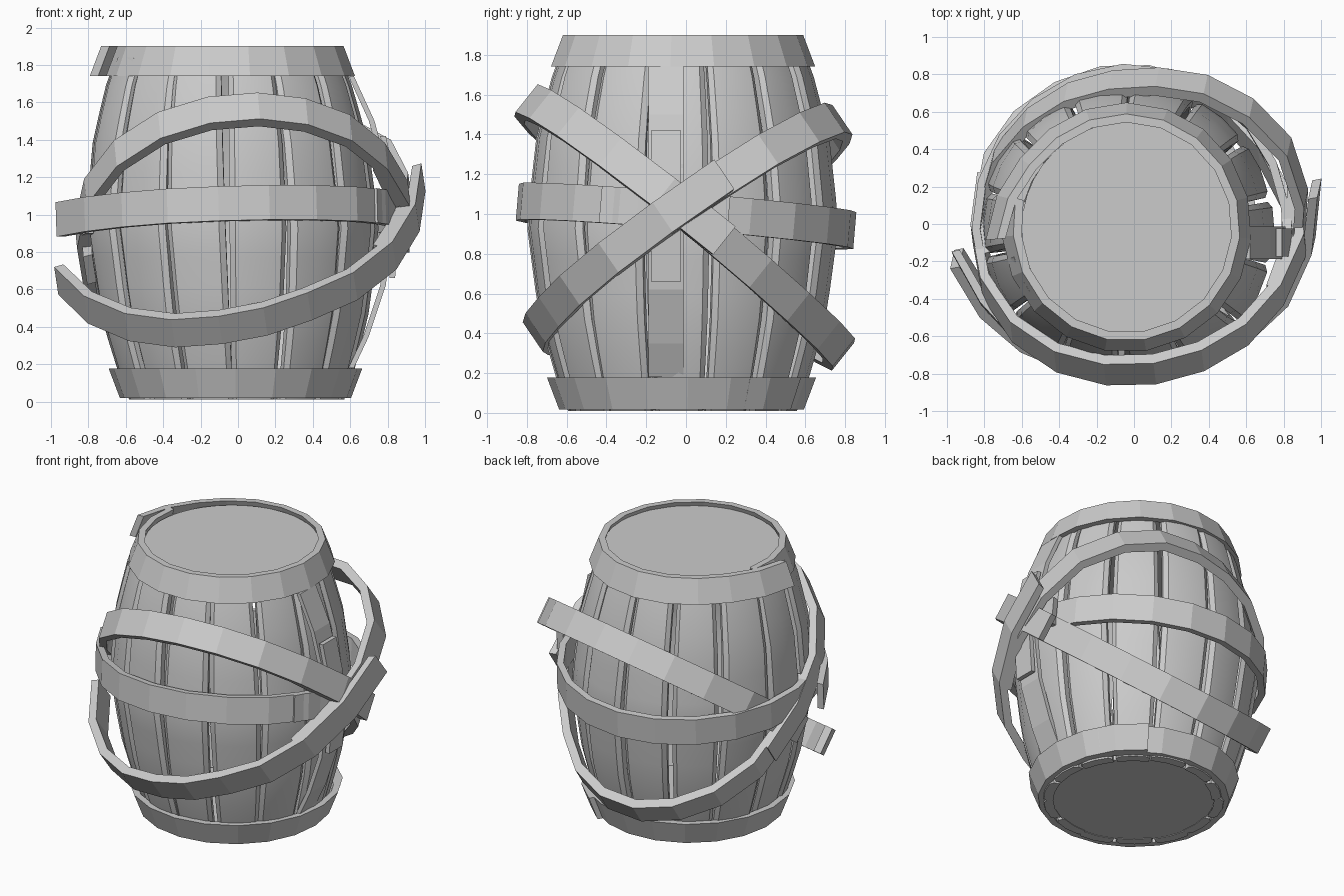
import bpy, random
from math import sin, cos, radians, ceil
from mathutils import Vector

if "Cube" in bpy.data.objects:
    bpy.data.objects.remove(bpy.data.objects["Cube"])

random.seed(4)

def make(name, verts, faces, smooth=False):
    me = bpy.data.meshes.new(name)
    me.from_pydata([tuple(v) for v in verts], [], faces)
    ob = bpy.data.objects.new(name, me)
    bpy.context.collection.objects.link(ob)
    if smooth:
        bpy.context.view_layer.objects.active = ob
        ob.select_set(True)
        bpy.ops.object.shade_smooth_by_angle(angle=radians(30))
        ob.select_set(False)
    return ob

def interp(keys, t):
    for (a, ra), (b, rb) in zip(keys, keys[1:]):
        if t <= b:
            return ra + (rb - ra) * (t - a) / (b - a)
    return keys[-1][1]

def loft(name, rings, smooth=False):
    # skin a row of equal sections into a closed strip
    k = len(rings[0])
    verts = [v for r in rings for v in r]
    faces = [(k*i+j, k*i+(j+1) % k, k*i+k+(j+1) % k, k*i+k+j)
             for i in range(len(rings)-1) for j in range(k)]
    n = k*(len(rings)-1)
    faces += [tuple(reversed(range(k))), tuple(range(n, n+k))]
    return make(name, verts, faces, smooth)

def band(name, keys, plane, h=0.18, thick=0.045, cone=None, c=(0, 0)):
    # metal strip lying in a tilted plane, radius given by angle
    z0, sx, sy = plane
    normal = Vector((-sx, -sy, 1)).normalized()
    a0, a1 = keys[0][0], keys[-1][0]
    n = ceil((a1-a0)/19)
    rings = []
    for i in range(n+1):
        t = a0+(a1-a0)*i/n
        d = Vector((cos(radians(t)), sin(radians(t)), 0))
        r = interp(keys, t)
        w = (normal if cone is None else Vector((0, 0, 1))+d*cone)*h/2
        ring = []
        for rr, s in ((r, -1), (r, 1), (r-thick, 1), (r-thick, -1)):
            p = d*rr
            ring.append(p+Vector((c[0], c[1], z0+sx*p.x+sy*p.y))+w*s)
        rings.append(ring)
    return loft(name, rings)

# Barrel body: bulging staves with narrow open gaps, slightly uneven
PROF = [(0.01, .575), (.2, .645), (.5, .725), (.95, .785), (1.4, .735), (1.74, .645), (1.87, .59)]
N = 14
for k in range(N):
    a = 360*(k+.5)/N + 11
    half = 11.9 + random.uniform(-.6, .6)
    off = random.uniform(-.012, .01)
    tilt = random.uniform(-1.5, 1.5)
    rings = []
    for i in range(13):
        z = .01+1.83*i/12
        r = interp(PROF, z)+off
        am = a+tilt*(z-.95)
        cx, cy = -.01-.025*z, -.02
        rings.append([(cx+q*cos(radians(am+s*half)), cy+q*sin(radians(am+s*half)), z)
                      for q, s in ((r-.02, -1), (r, -.8), (r+.004, 0), (r, .8), (r-.02, 1),
                                   (r-.06, 1), (r-.06, 0), (r-.06, -1))])
    loft("stave", rings, True)

# Lid and base
for name, z, r, cx in (("lid", 1.855, .565, -.035), ("base", .03, .52, -.01)):
    bpy.ops.mesh.primitive_cylinder_add(vertices=40, radius=r, depth=.03, location=(cx, -.02, z))
    bpy.context.object.name = name

# Rim hoops, conical, with an overlapping sprung end
band("top_hoop", [(165, .645), (190, .635), (500, .64), (515, .66), (545, .725)],
     (1.82, 0, 0), .16, .045, -.38, (-.04, -.02))
band("bottom_hoop", [(30, .655), (55, .645), (370, .65), (400, .67), (418, .675)],
     (.098, 0, 0), .16, .045, .38, (-.015, -.02))

# Middle hoop: two overlapping halves
MID = (.99, .03, -.085)
band("middle_hoop_front", [(189, .985), (215, .90), (240, .885), (270, .845), (300, .84),
                           (340, .86), (374, .89)], MID, .185)
band("middle_hoop_back", [(-30, .86), (-20, .875), (0, .84), (25, .83), (60, .84), (90, .85),
                          (135, .855), (180, .865), (200, .87)], MID, .185)

# Loose diagonal hoop, high at the front
DA = (.93, .1, -.80)
band("falling_hoop_front", [(165, .86), (185, .87), (210, .89), (240, .85), (270, .805),
                            (300, .82), (335, .88), (350, .92), (372, .93)], DA, thick=.05)
band("falling_hoop_back", [(-28, .86), (0, .87), (25, .81), (45, .78), (70, .795), (90, .80),
                           (125, .82), (155, .86), (195, .84)], DA, thick=.05)

# Loose diagonal hoop, low at the front
DB = (.92, .15, .68)
band("rising_hoop_front", [(191, .99), (215, .91), (240, .83), (270, .76), (300, .79),
                           (330, .91), (350, .96), (371, 1.01)], DB, thick=.05)
band("rising_hoop_back", [(-28, .88), (0, .93), (25, .93), (50, .87), (90, .775),
                          (125, .80), (155, .84), (190, .83)], DB, thick=.05)

# Upright strap and its patch on the right side
def strap(name, pts, y0, w=.175, t=.03):
    loft(name, [[(x, y0-w/2, z), (x, y0+w/2, z), (x-t, y0+w/2, z), (x-t, y0-w/2, z)]
                for x, z in pts])

strap("upright_strap", [(.62, .18), (.70, .35), (.79, .62), (.83, .95), (.80, 1.25)], -.1)
strap("upright_patch", [(.84, .66), (.86, .95), (.84, 1.2), (.79, 1.42)], -.1, .15)
strap("upright_strap_top", [(.81, 1.2), (.73, 1.5), (.62, 1.74)], -.1)
